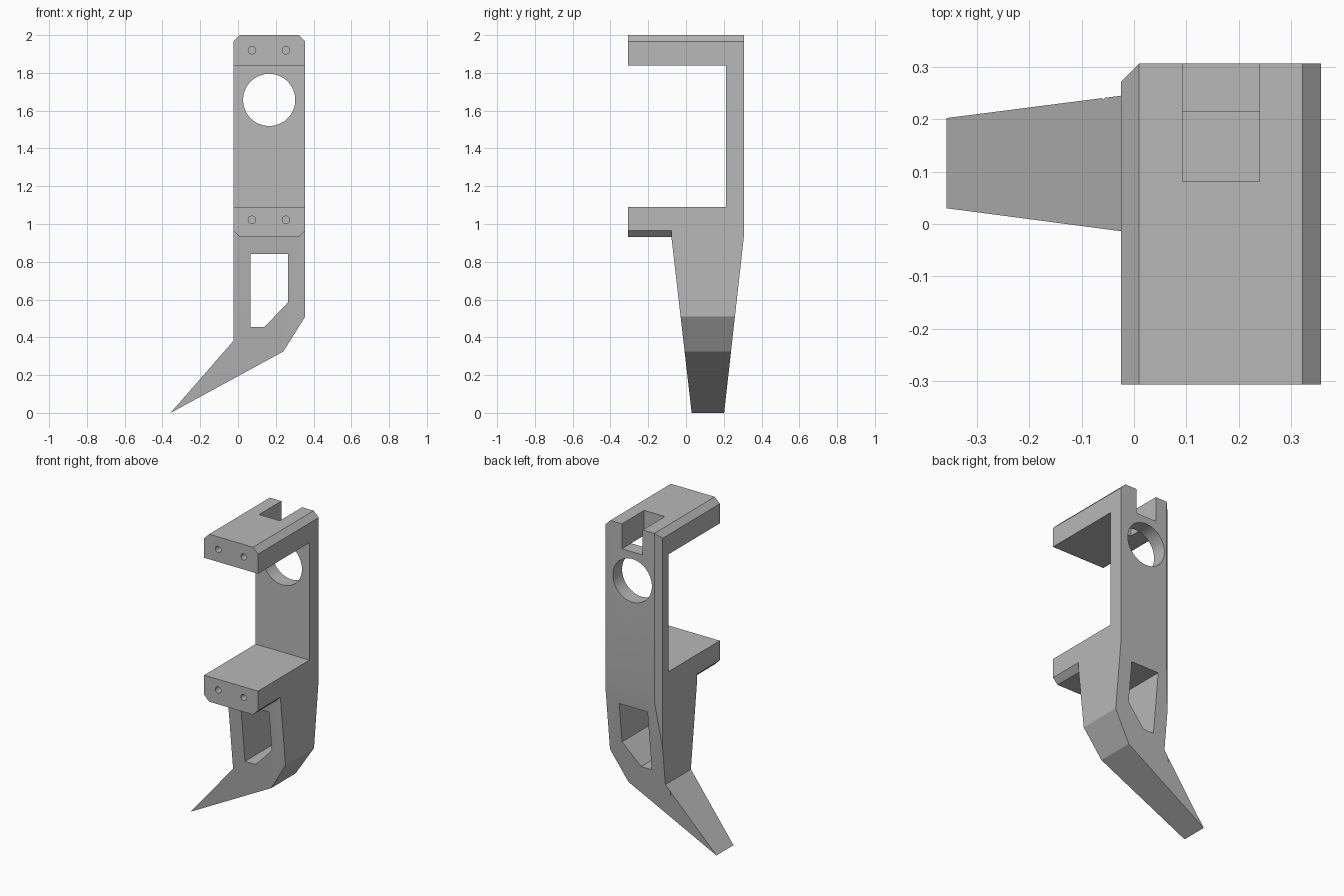
import bpy
import bmesh
from math import cos, sin, tau

default = bpy.data.objects.get("Cube")
if default:
    bpy.data.objects.remove(default, do_unlink=True)

GREY = (0.48, 0.48, 0.48, 1.0)
grey = bpy.data.materials.new("plain grey")
grey.use_nodes = True
grey.diffuse_color = GREY
grey.node_tree.nodes["Principled BSDF"].inputs["Base Color"].default_value = GREY


def prism(name, profile, axis, low, high):
    """Extrude a 2D profile along an axis, from low to high."""
    place = {"x": lambda a, b, d: (d, a, b),
             "y": lambda a, b, d: (a, d, b),
             "z": lambda a, b, d: (a, b, d)}[axis]
    bm = bmesh.new()
    face = bm.faces.new([bm.verts.new(place(a, b, low)) for a, b in profile])
    moved = bmesh.ops.extrude_face_region(bm, geom=[face])["geom"]
    bmesh.ops.translate(bm, vec=place(0, 0, high - low),
                        verts=[v for v in moved if isinstance(v, bmesh.types.BMVert)])
    bmesh.ops.recalc_face_normals(bm, faces=bm.faces)
    mesh = bpy.data.meshes.new(name)
    bm.to_mesh(mesh)
    bm.free()
    mesh.materials.append(grey)
    obj = bpy.data.objects.new(name, mesh)
    bpy.context.collection.objects.link(obj)
    return obj


def combine(target, tool, operation="DIFFERENCE"):
    """Apply a boolean and remove the tool."""
    mod = target.modifiers.new("shape", "BOOLEAN")
    mod.operation = operation
    mod.solver = "EXACT"
    mod.object = tool
    bpy.context.view_layer.objects.active = target
    bpy.ops.object.modifier_apply(modifier=mod.name)
    bpy.data.objects.remove(tool, do_unlink=True)


def circle(x, z, radius, sides):
    return [(x + radius * cos(tau * i / sides), z + radius * sin(tau * i / sides))
            for i in range(sides)]


LEFT, RIGHT = -0.025, 0.356
BACK, FRONT = 0.306, -0.306
CUT = 0.035          # chamfer size
ARM_BOTTOM = 0.93
CLAW_FRONT = -0.077

# Bracket with claw: front outline crossed with side outline
bracket = prism("clawed_bracket", [
    (LEFT, 0.38), (LEFT, 2 - CUT), (LEFT + CUT, 2), (RIGHT - CUT, 2),
    (RIGHT, 2 - CUT), (RIGHT, 0.51), (0.24, 0.325), (-0.357, 0)], "y", -0.5, 0.5)
side = prism("side_outline", [
    (FRONT, 2), (BACK, 2), (BACK, ARM_BOTTOM), (0.202, 0), (0.03, 0),
    (CLAW_FRONT, ARM_BOTTOM), (FRONT, ARM_BOTTOM), (FRONT, 1.09),
    (0.213, 1.09), (0.213, 1.84), (FRONT, 1.84)], "x", -0.6, 0.6)
combine(bracket, side, "INTERSECT")

# Chamfers under the lower arm, one for each side
for edge, inward in ((LEFT, 1), (RIGHT, -1)):
    out = edge - inward * CUT
    combine(bracket, prism("arm_chamfer", [
        (out, ARM_BOTTOM + 2 * CUT), (out, ARM_BOTTOM - CUT),
        (edge + inward * 2 * CUT, ARM_BOTTOM - CUT)], "y", -0.5, CLAW_FRONT))

# Upright chamfer along one rear edge
combine(bracket, prism("rear_chamfer", [
    (LEFT - CUT, BACK - 2 * CUT), (LEFT + 2 * CUT, BACK + CUT),
    (LEFT - CUT, BACK + CUT)], "z", 0.3, 2.2))

# Notch in the top plate, open to the rear
combine(bracket, prism("top_notch", [
    (0.092, 0.081), (0.239, 0.081), (0.239, 0.5), (0.092, 0.5)], "z", 1.84, 2.2))

# Large round opening and the angled window in the claw
combine(bracket, prism("round_opening", circle(0.165, 1.657, 0.138, 64), "y", 0, 0.5))
combine(bracket, prism("claw_window", [
    (0.065, 0.84), (0.265, 0.84), (0.265, 0.585), (0.14, 0.455),
    (0.065, 0.455)], "y", -0.5, 0.5))

# Blind screw holes in the arm ends
for z in (1.92, 1.022):
    for x in (0.074, 0.254):
        combine(bracket, prism("screw_hole", circle(x, z, 0.02, 24), "y", -0.5, -0.12))

# Smooth the round walls, keep the flat edges sharp
bpy.ops.object.select_all(action="DESELECT")
bracket.select_set(True)
bpy.context.view_layer.objects.active = bracket
bpy.ops.object.shade_smooth_by_angle(angle=0.35)
